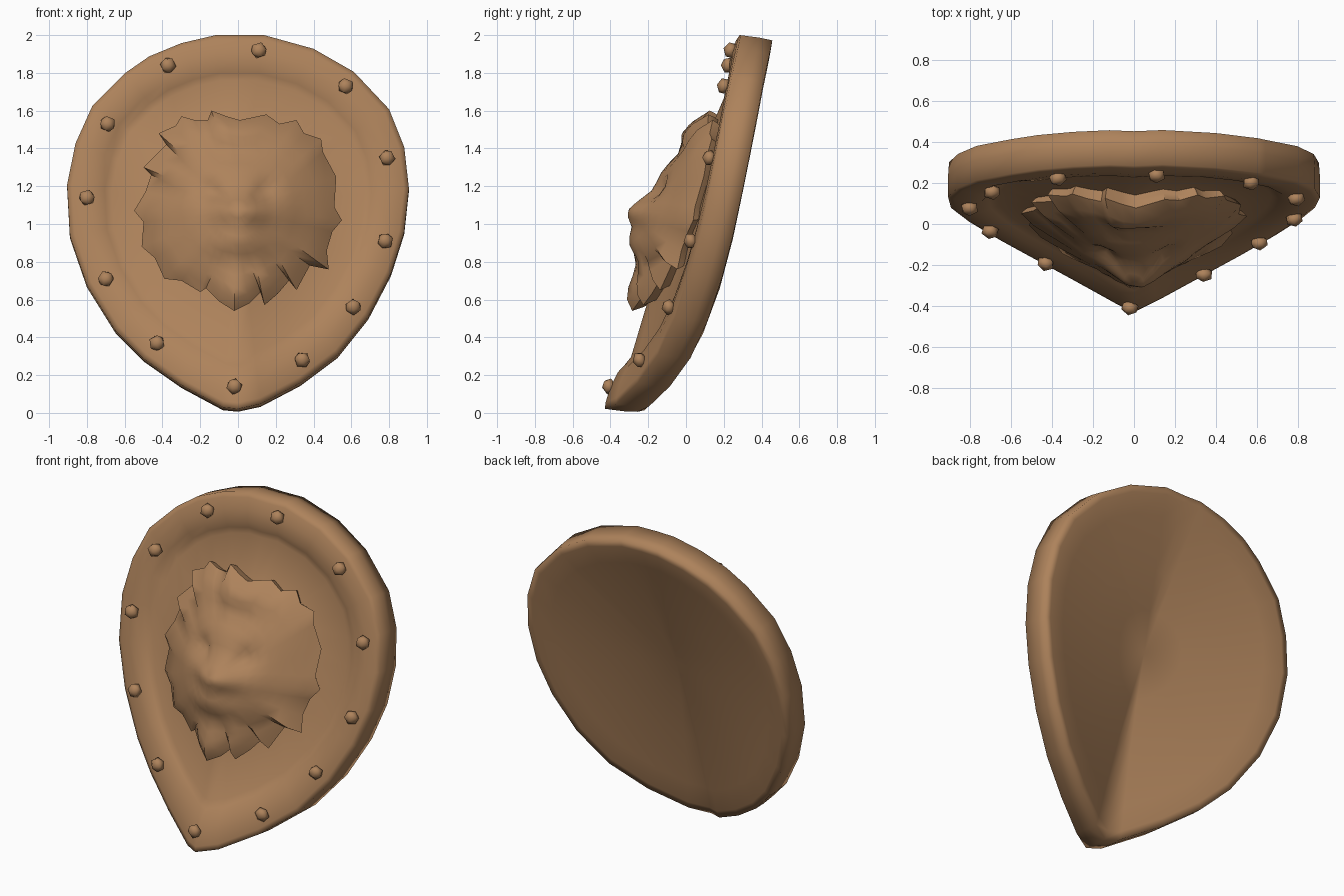
import bpy
import bmesh
import math
from mathutils import Vector

default = bpy.data.objects.get("Cube")
if default:
    bpy.data.objects.remove(default, do_unlink=True)

bronze = bpy.data.materials.new("bronze_brown")
bronze.use_nodes = True
BROWN = (0.42, 0.225, 0.105, 1)
bronze.diffuse_color = BROWN
bronze.node_tree.nodes["Principled BSDF"].inputs["Base Color"].default_value = BROWN


def shield_y(x, z, soft=0.0):
    """Leaning sheet folded along its upright centre line."""
    fold = math.sqrt(x * x + soft) * (0.44 - 0.2 * z)
    return -0.375 + 0.36 * z + fold - 0.05 * math.sin(math.pi * z / 2)


def on_shield(x, z, offset):
    """Point at a depth behind (+) or in front of (-) the sheet."""
    return Vector((x, shield_y(x, z) + offset, z - 0.13 * offset))


def finish(bm, name, angle):
    bmesh.ops.recalc_face_normals(bm, faces=bm.faces)
    mesh = bpy.data.meshes.new(name)
    bm.to_mesh(mesh)
    bm.free()
    mesh.materials.append(bronze)
    obj = bpy.data.objects.new(name, mesh)
    bpy.context.collection.objects.link(obj)
    bpy.ops.object.select_all(action="DESELECT")
    obj.select_set(True)
    bpy.context.view_layer.objects.active = obj
    bpy.ops.object.shade_smooth_by_angle(angle=math.radians(angle))
    return obj


def ring_shell(name, rings, front, back, angle):
    """Bridge closed rings and close both ends with fans."""
    bm = bmesh.new()
    loops = [[bm.verts.new(p) for p in ring] for ring in rings]
    count = len(loops[0])
    for a, b in zip(loops, loops[1:]):
        for i in range(count):
            j = (i + 1) % count
            bm.faces.new((a[i], a[j], b[j], b[i]))
    for loop, centre in ((loops[0], front), (loops[-1], back)):
        tip = bm.verts.new(centre)
        for i in range(count):
            bm.faces.new((loop[i], loop[(i + 1) % count], tip))
    return finish(bm, name, angle)


# Shield body: hand-hammered outline, raised front rim and solid folded back
outline = [(0, 1.992), (.14, 1.992), (.4, 1.92), (.61, 1.8), (.64, 1.77), (.8, 1.6),
           (.88, 1.4), (.905, 1.18), (.88, .95), (.81, .73), (.69, .5), (.53, .3),
           (.33, .15), (.12, .04), (0, .014), (-.08, .022), (-.3, .14), (-.5, .28),
           (-.65, .43), (-.8, .67), (-.89, .93), (-.905, 1.2), (-.86, 1.42),
           (-.77, 1.62), (-.6, 1.79), (-.47, 1.88), (-.3, 1.95), (-.12, 1.992)]
MID = 1.1
section = [(.25, 0), (.5, 0), (.74, 0), (.78, -.02), (.82, -.045), (.9, -.062),
           (.97, -.064), (1, -.058), (1, .04), (.994, .112), (.95, .122),
           (.82, .12), (.5, .12), (.25, .12)]
shield_rings = []
for scale, depth in section:
    ring = []
    for x, z in outline:
        # Battle dent in the right upper part of the rim
        dent = 0.035 if x < -.7 and z > 1.5 and .77 < scale < .85 and depth < 0 else 0
        ring.append(on_shield(x * scale, MID + (z - MID) * scale, depth + dent))
    shield_rings.append(ring)
ring_shell("shield_body", shield_rings, on_shield(0, MID, 0), on_shield(0, MID, .12), 100)

# Lion head relief: ragged mane outline swelling to a face
mane = [(.01, 1.55), (-.06, 1.57), (-.14, 1.6), (-.16, 1.55), (-.23, 1.55), (-.3, 1.57),
        (-.33, 1.52), (-.42, 1.48), (-.38, 1.42), (-.44, 1.36), (-.5, 1.3), (-.46, 1.26),
        (-.49, 1.17), (-.55, 1.07), (-.5, 1.01), (-.51, .88), (-.44, .82), (-.39, .71),
        (-.3, .7), (-.2, .64), (-.17, .66), (-.1, .59), (-.02, .54), (.06, .58),
        (.12, .64), (.14, .57), (.21, .63), (.27, .7), (.31, .65), (.38, .78),
        (.48, .76), (.47, .86), (.5, .96), (.55, 1.02), (.51, 1.09), (.52, 1.25),
        (.45, 1.38), (.44, 1.45), (.35, 1.48), (.31, 1.55), (.22, 1.53), (.15, 1.58)]
FACE = 1.08
SOFT = 0.02


def bump(x, z, cx, cz, rx, rz):
    return math.exp(-((x - cx) / rx) ** 2 - ((z - cz) / rz) ** 2)


def face_relief(x, z):
    """Muzzle, brow, cheeks, chin tuft, forelock and eye hollows."""
    h = 0.13 * bump(x, z, .02, 1.07, .16, .09)
    h += 0.03 * bump(x, z, .01, 1.26, .2, .08)
    h += 0.07 * bump(x, z, 0, .91, .17, .08)
    h += 0.02 * bump(x, z, 0, .62, .13, .09)
    h += 0.035 * bump(x, z, 0, 1.5, .2, .06)
    h -= 0.02 * bump(x, z, 0, 1.39, .2, .05)
    for side in (-1, 1):
        h -= 0.04 * bump(x, z, side * .14, 1.17, .05, .05)
        h += 0.02 * bump(x, z, side * .24, 1.05, .08, .12)
    return h


lion_section = [(.1, .17), (.2, .17), (.3, .17), (.4, .165), (.5, .16), (.6, .155),
                (.7, .15), (.8, .14), (.9, .12), (1, .075), (.97, .03), (.93, -.02)]
centre = Vector((0, FACE))
points = [Vector(p) - centre for p in mane]
count = len(points)
# Smoothed companion of the ragged outline for the inner rings
even = [sum((points[(i + k) % count] for k in range(-3, 4)), Vector((0, 0))) / 7
        for i in range(count)]
lion_rings = []
for step, (scale, height) in enumerate(lion_section):
    ragged = max(0, min(1, (scale - .5) / .45))
    ring = []
    for p, e in zip(points, even):
        q = e.lerp(p, ragged) * scale
        x, z = q.x, q.y + FACE
        # The mane thins towards its side tips
        thin = 1 - 0.55 * ragged * min(1, abs(x) / .5)
        if step < 9:
            # Locks stand proud where the outline sticks out
            lift = height * thin + face_relief(x, z) + (p.length - e.length) * 0.4 * ragged
            ring.append(Vector((x, shield_y(x, z, SOFT) - lift, z)))
        else:
            ring.append(Vector((x, shield_y(x, z) - height * thin, z)))
    lion_rings.append(ring)
nose = Vector((0, shield_y(0, FACE, SOFT) - .17 - face_relief(0, FACE), FACE))
ring_shell("lion_head", lion_rings, nose, on_shield(0, FACE, .02), 50)

# Rivets around the rim
rivets = [(.11, 1.92), (.57, 1.73), (.79, 1.35), (.78, .91), (.61, .56), (.34, .28),
          (-.02, .14), (-.43, .37), (-.7, .71), (-.8, 1.14), (-.69, 1.53), (-.37, 1.84)]
for i, (x, z) in enumerate(rivets):
    bm = bmesh.new()
    bmesh.ops.create_icosphere(bm, subdivisions=1, radius=0.045)
    rivet = finish(bm, f"rivet_{i + 1}", 60)
    rivet.location = (x, shield_y(x, z) - 0.08, z)
    rivet.rotation_euler = (math.radians(75), i * 0.7, 0)
    rivet.scale = (1, 1, 0.85)
